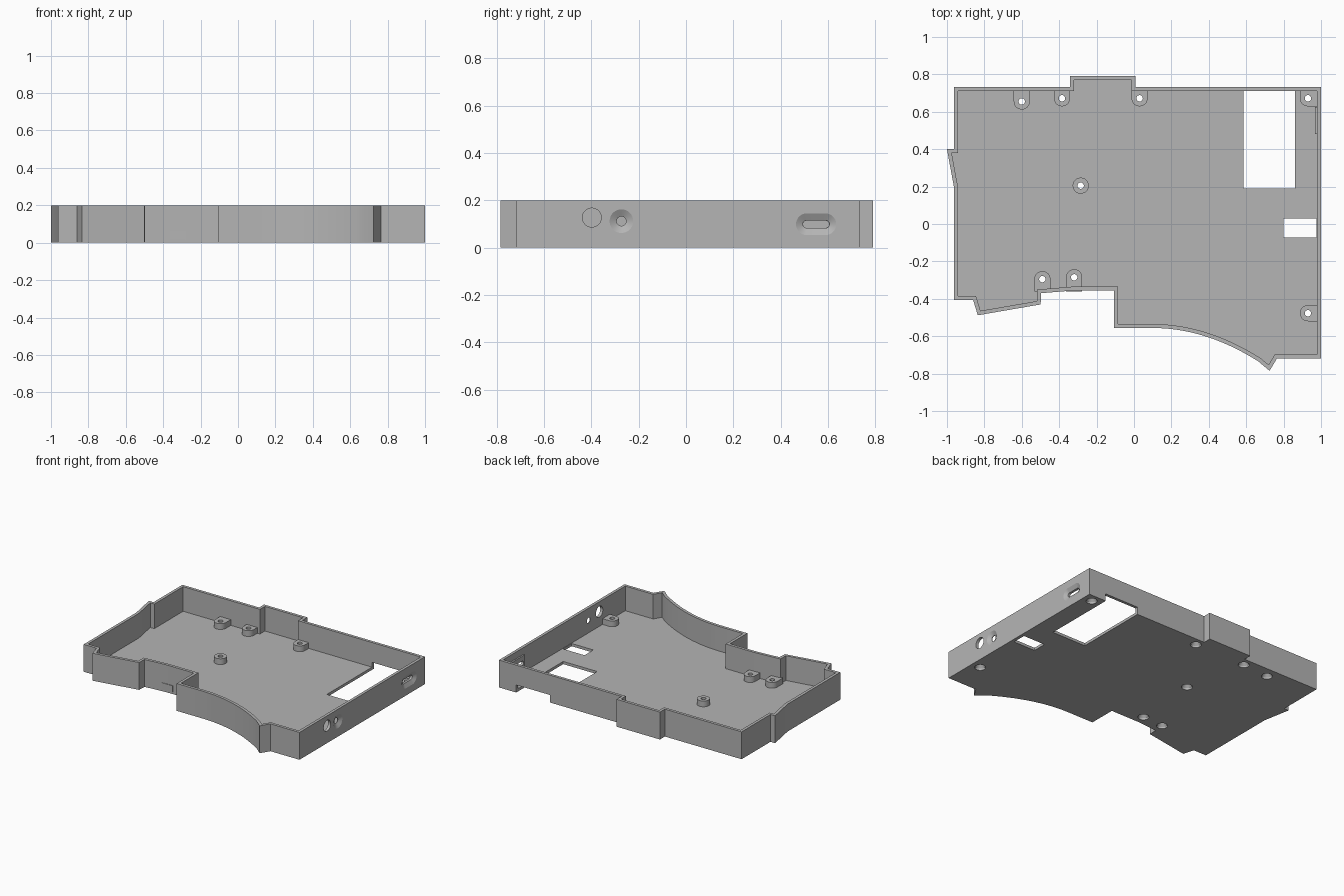
import bpy, bmesh, math
from mathutils import Vector
from mathutils.geometry import convex_hull_2d

if "Cube" in bpy.data.objects:
    bpy.data.objects.remove(bpy.data.objects["Cube"])

H, FLOOR, WALL = 0.2, 0.02, 0.021
grey = bpy.data.materials.new("plain grey")
grey.diffuse_color = (0.46, 0.46, 0.46, 1)
grey.use_nodes = True
grey.node_tree.nodes["Principled BSDF"].inputs["Base Color"].default_value = grey.diffuse_color


def finish(name, bm):
    bmesh.ops.recalc_face_normals(bm, faces=bm.faces)
    me = bpy.data.meshes.new(name)
    bm.to_mesh(me)
    bm.free()
    me.materials.append(grey)
    ob = bpy.data.objects.new(name, me)
    bpy.context.collection.objects.link(ob)
    return ob


def loft(name, rings):
    """Skin a list of equal-length point rings and cap both ends."""
    bm = bmesh.new()
    vs = [[bm.verts.new(p) for p in r] for r in rings]
    n = len(vs[0])
    for a, b in zip(vs, vs[1:]):
        for i in range(n):
            j = (i + 1) % n
            bm.faces.new((a[i], a[j], b[j], b[i]))
    bm.faces.new(vs[0])
    bm.faces.new(vs[-1])
    return finish(name, bm)


def box(name, x0, x1, y0, y1, z0, z1):
    rect = [(x0, y0), (x1, y0), (x1, y1), (x0, y1)]
    return loft(name, [[(x, y, z) for x, y in rect] for z in (z0, z1)])


def circle(x, y, r, n=32):
    return [(x + r * math.cos(2 * math.pi * i / n),
             y + r * math.sin(2 * math.pi * i / n)) for i in range(n)]


def side_hole(y, z, half, steps):
    """Stadium-shaped cutter through the right wall; steps are (x, half, radius)."""
    rings = []
    for x, h, r in steps:
        ring = []
        for i in range(40):
            a = 2 * math.pi * (i + 0.5) / 40
            c = math.cos(a)
            ring.append((x, y + r * c + math.copysign(h, c), z + r * math.sin(a)))
        rings.append(ring)
    return loft("wall_cutter", rings)


# Outline of the tray, clockwise from the back left corner
outline = [(-0.963, 0.733), (-0.342, 0.733), (-0.342, 0.79), (0.008, 0.79), (0.008, 0.733),
           (1, 0.733), (1, -0.718), (0.765, -0.718), (0.725, -0.785)]
outline += [(x, -0.556 - 0.56 * (x - 0.1) ** 2)
            for x in [0.665 - 0.565 * i / 20 for i in range(21)]]
outline += [(-0.107, -0.556), (-0.107, -0.356), (-0.33, -0.356), (-0.497, -0.37),
            (-0.499, -0.43), (-0.835, -0.488), (-0.86, -0.407), (-0.963, -0.407),
            (-0.963, 0.2), (-1, 0.4), (-0.963, 0.4)]


def inset(pts, t):
    out = []
    for i, p in enumerate(pts):
        p, a, b = Vector(p), Vector(pts[i - 1]), Vector(pts[(i + 1) % len(pts)])
        d1, d2 = (p - a).normalized(), (b - p).normalized()
        n1, n2 = Vector((d1.y, -d1.x)), Vector((d2.y, -d2.x))
        out.append(p + (n1 + n2) * t / (1 + n1.dot(n2)))
    return out


# Tray: floor and rim wall as one closed shell
inner = inset(outline, WALL)
tray = loft("tray", [[(x, y, z) for x, y in pts] for pts, z in
                     ((outline, 0), (outline, H), (inner, H), (inner, FLOOR))])

# Screw bosses: centre plus the wall points each one reaches out to
R, TOP = 0.043, 0.062
BACK, RIGHT = 0.72, 0.985
bosses = [(-0.6, 0.655, "back"), (-0.385, 0.672, "back"), (0.03, 0.672, "back"),
          (0.93, 0.672, "corner"), (-0.285, 0.205, "free"), (-0.49, -0.295, "front"),
          (-0.32, -0.285, "front"), (0.93, -0.477, "right")]
parts, cutters = [tray], []
for x, y, kind in bosses:
    reach = {"back": [(x - R, BACK), (x + R, BACK)],
             "front": [(x - R, -0.36), (x + R, -0.36)],
             "right": [(RIGHT, y - R), (RIGHT, y + R)],
             "corner": [(x - R, BACK), (RIGHT, BACK), (RIGHT, y - R)],
             "free": []}[kind]
    pts = circle(x, y, R) + reach
    hull = [pts[i] for i in convex_hull_2d([Vector(p) for p in pts])]
    parts.append(loft("screw_boss", [[(px, py, z) for px, py in hull]
                                     for z in (FLOOR - 0.003, TOP)]))
    # Through hole, countersunk below
    cutters.append(loft("screw_cutter", [[(px, py, z) for px, py in circle(x, y, r)]
                   for z, r in ((-0.01, 0.038), (0.012, 0.036), (0.035, 0.017), (0.1, 0.017))]))

# Thin pad behind the connector slot
parts.append(box("connector_pad", 0.968, 0.982, 0.48, 0.625, 0.05, 0.15))

# Floor windows and the notch under the back wall
cutters.append(box("window_cutter", 0.585, 0.86, 0.19, 0.712, -0.05, 0.055))
cutters.append(box("notch_cutter", 0.585, 0.86, 0.70, 0.8, -0.05, 0.055))
cutters.append(box("small_window_cutter", 0.80, 0.976, -0.072, 0.03, -0.05, 0.03))
# Right wall: flared connector slot, flared round hole, plain round hole
cutters.append(side_hole(0.55, 0.099, 0, [(1.01, 0.039, 0.05), (1, 0.039, 0.046),
                         (0.985, 0.04, 0.016), (0.95, 0.04, 0.015)]))
cutters.append(side_hole(-0.273, 0.112, 0, [(1.01, 0, 0.06), (1, 0, 0.05),
                         (0.984, 0, 0.02), (0.95, 0, 0.02)]))
cutters.append(side_hole(-0.398, 0.127, 0, [(1.01, 0, 0.04), (0.95, 0, 0.04)]))

# Cut everything, bake the result, then drop the cutters
for ob in parts:
    for c in cutters:
        m = ob.modifiers.new("cut", 'BOOLEAN')
        m.operation, m.solver, m.object = 'DIFFERENCE', 'EXACT', c
bpy.context.view_layer.update()
dg = bpy.context.evaluated_depsgraph_get()
baked = [bpy.data.meshes.new_from_object(ob.evaluated_get(dg)) for ob in parts]
for ob, me in zip(parts, baked):
    ob.modifiers.clear()
    ob.data = me
for c in cutters:
    bpy.data.objects.remove(c)

# Smooth the curved wall and holes, keep the edges crisp
bpy.ops.object.select_all(action='DESELECT')
for ob in parts:
    ob.select_set(True)
bpy.context.view_layer.objects.active = tray
bpy.ops.object.shade_smooth_by_angle(angle=math.radians(25))
